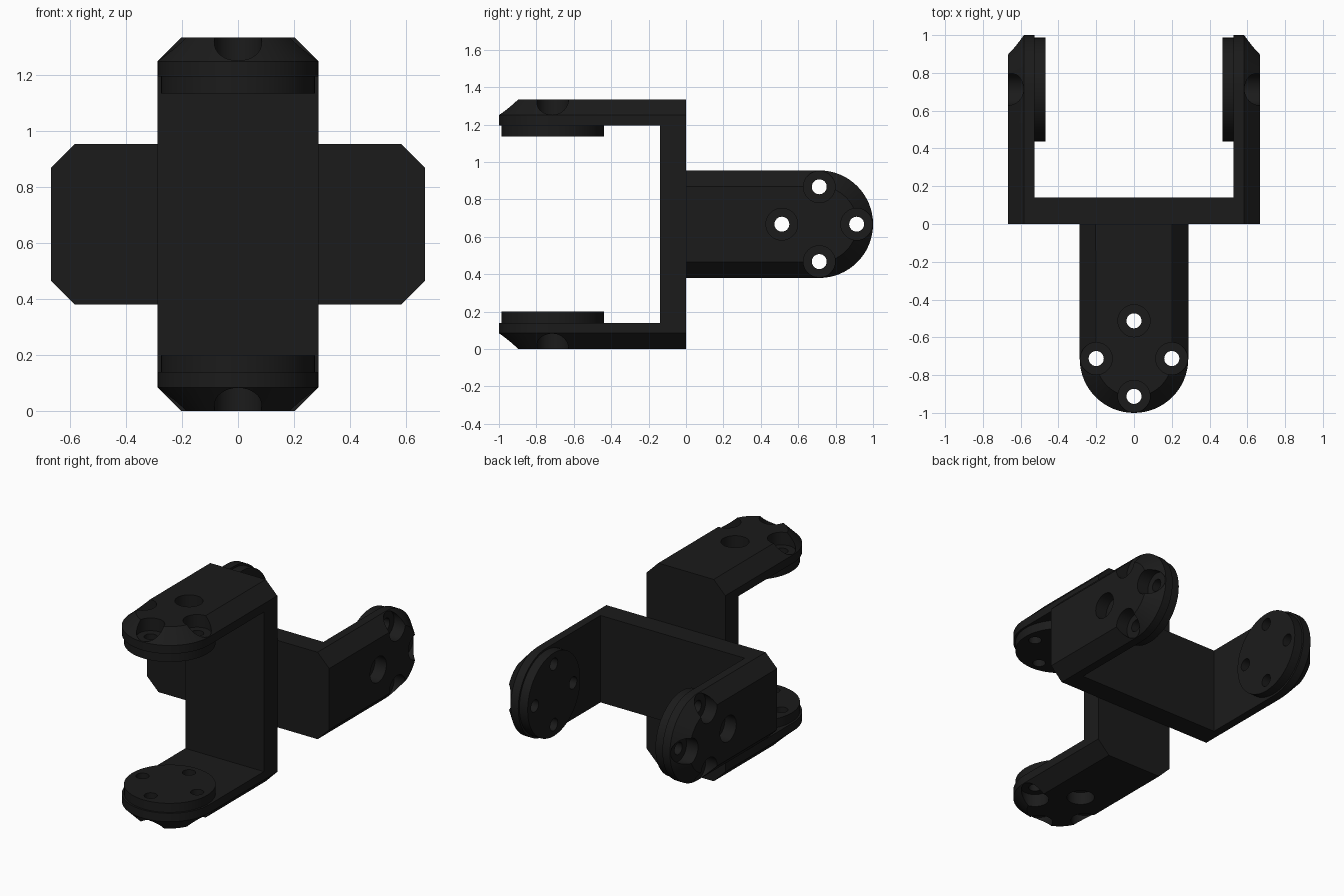
import bpy, bmesh
from math import pi, cos, sin
from mathutils import Matrix, Vector

cube = bpy.data.objects.get("Cube")
if cube:
    bpy.data.objects.remove(cube, do_unlink=True)

H = 0.6675        # half height of a bracket
W = 0.2875        # half width of a bracket
T = 0.14          # plate thickness
C = 0.085         # chamfer on the outer edges
PIVOT = W - 1     # y of the arm's rounded end centre
LIFT = Matrix.Translation((0, 0, H))

black = bpy.data.materials.new("black_plastic")
black.use_nodes = True
colour = (0.011, 0.011, 0.011, 1)
black.diffuse_color = colour
bsdf = black.node_tree.nodes["Principled BSDF"]
bsdf.inputs["Base Color"].default_value = colour
bsdf.inputs["Roughness"].default_value = 0.6


def circle(r, z, cx=0, cy=PIVOT, n=48):
    return [(cx + r * cos(2 * pi * i / n), cy + r * sin(2 * pi * i / n), z) for i in range(n)]


def arm_outline(r, z, n=32):
    """Straight sides from the web, closed by a half circle."""
    arc = [(r * cos(pi * i / n), PIVOT - r * sin(pi * i / n), z) for i in range(n + 1)]
    return [(r, 0, z)] + arc + [(-r, 0, z)]


def loft(bm, rings):
    """Capped solid through matching closed rings."""
    loops = [[bm.verts.new(p) for p in ring] for ring in rings]
    n = len(loops[0])
    for a, b in zip(loops, loops[1:]):
        for i in range(n):
            j = (i + 1) % n
            bm.faces.new((a[i], a[j], b[j], b[i]))
    bm.faces.new(loops[0][::-1])
    bm.faces.new(loops[-1])


def solid(name, *ring_sets, mirrored=True):
    bm = bmesh.new()
    for rings in ring_sets:
        loft(bm, rings)
    bmesh.ops.recalc_face_normals(bm, faces=bm.faces)
    mesh = bpy.data.meshes.new(name)
    bm.to_mesh(mesh)
    bm.free()
    mesh.materials.append(black)
    obj = bpy.data.objects.new(name, mesh)
    bpy.context.collection.objects.link(obj)
    if mirrored:
        mod = obj.modifiers.new("other_side", 'MIRROR')
        mod.use_axis = (False, False, True)
        mod.use_mirror_merge = False
    return obj


def boolean(obj, other, operation):
    mod = obj.modifiers.new(operation.lower(), 'BOOLEAN')
    mod.object, mod.operation, mod.solver = other, operation, 'EXACT'
    other.hide_render = True


def bake(obj):
    depsgraph = bpy.context.evaluated_depsgraph_get()
    mesh = bpy.data.meshes.new_from_object(obj.evaluated_get(depsgraph))
    obj.modifiers.clear()
    obj.data = mesh


# Web plate with chamfered corners
corners = [(W, H - C), (W - C, H), (C - W, H), (-W, H - C),
           (-W, C - H), (C - W, -H), (W - C, -H), (W, C - H)]
web = solid("front_bracket", *[[[(x, y, z) for x, z in corners] for y in (-T, 0)]], mirrored=False)

# Arms with a rounded, chamfered end
arm = solid("arm_helper", [arm_outline(W, H - T), arm_outline(W, H - C), arm_outline(W - C, H)])

# Raised mounting discs on the inner faces
disc = solid("front_mounting_discs", [circle(0.275, H - T - 0.06), circle(0.275, H - T)])

# Four stepped screw holes per arm
screws = []
for k in range(4):
    x, y = 0.2 * cos(k * pi / 2), PIVOT + 0.2 * sin(k * pi / 2)
    steps = [(0.04, H - 0.3), (0.04, H - 0.084), (0.085, H - 0.084), (0.085, H + 0.1)]
    screws.append([circle(r, z, x, y, 32) for r, z in steps])
cutter = solid("screw_hole_cutter", *screws)

boolean(web, arm, 'UNION')
boolean(web, cutter, 'DIFFERENCE')
boolean(disc, cutter, 'DIFFERENCE')
for part in (web, disc):
    bake(part)
for helper in (arm, cutter):
    bpy.data.objects.remove(helper, do_unlink=True)

# Second bracket sits back to back, turned a quarter
turn = Matrix.Rotation(pi, 4, Vector((1, 0, 1)).normalized())
parts = [web, disc]
for part in (web, disc):
    twin = bpy.data.objects.new(part.name.replace("front", "back"), part.data.copy())
    bpy.context.collection.objects.link(twin)
    twin.matrix_world = LIFT @ turn
    part.matrix_world = LIFT
    parts.append(twin)

# Smooth the curved walls, keep edges crisp
bpy.ops.object.select_all(action='DESELECT')
for part in parts:
    part.select_set(True)
bpy.context.view_layer.objects.active = web
bpy.ops.object.shade_smooth_by_angle(angle=pi / 6)
